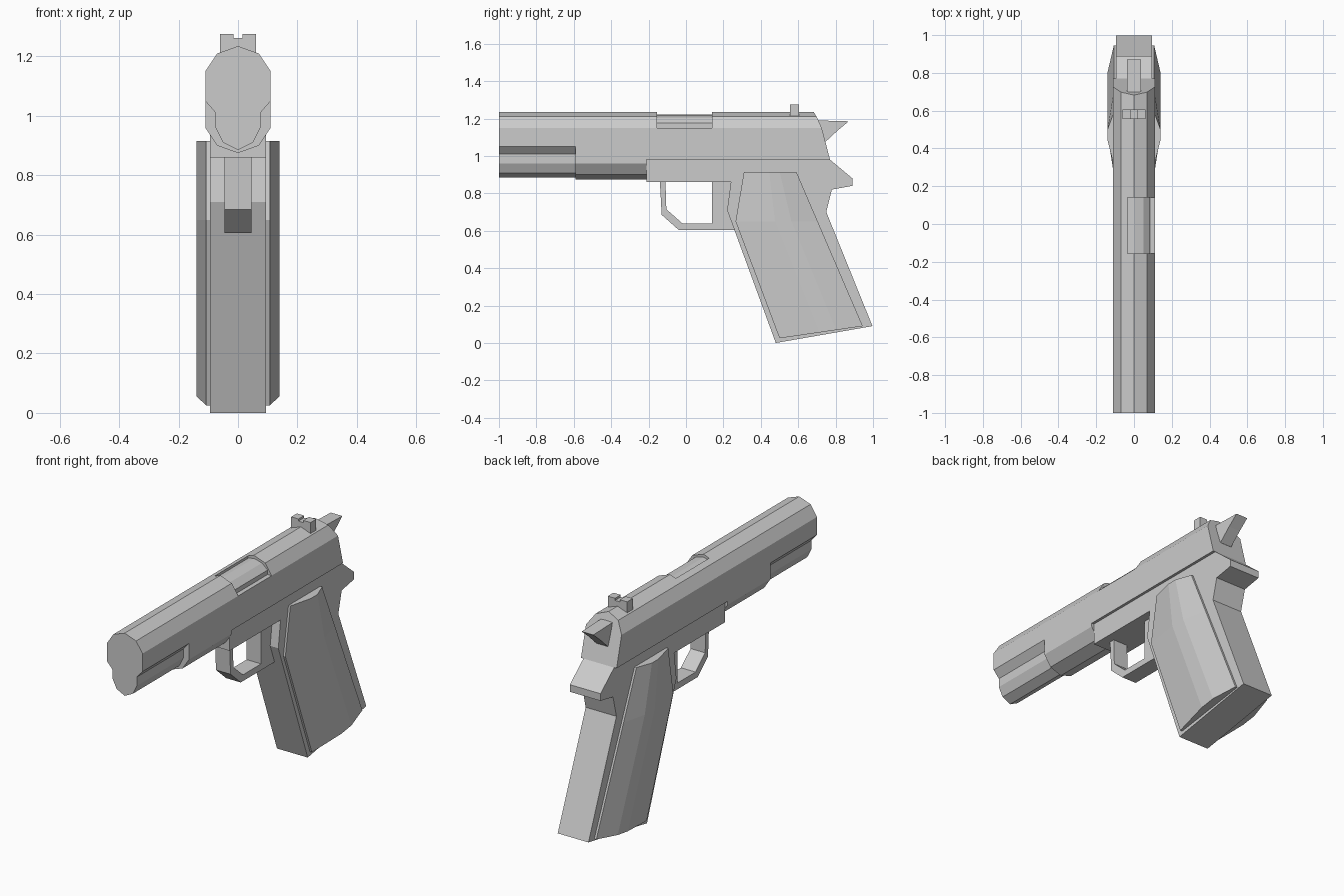
import bpy, bmesh

if "Cube" in bpy.data.objects:
    bpy.data.objects.remove(bpy.data.objects["Cube"])


def finish(bm, name):
    bmesh.ops.remove_doubles(bm, verts=bm.verts, dist=1e-5)
    bmesh.ops.dissolve_degenerate(bm, edges=bm.edges, dist=1e-5)
    bmesh.ops.recalc_face_normals(bm, faces=bm.faces)
    mesh = bpy.data.meshes.new(name)
    bm.to_mesh(mesh)
    bm.free()
    obj = bpy.data.objects.new(name, mesh)
    bpy.context.collection.objects.link(obj)
    return obj


def loft(name, rings):
    """Closed skin through rings of equal point count, capped at both ends."""
    bm = bmesh.new()
    rows = [[bm.verts.new(p) for p in ring] for ring in rings]
    n = len(rows[0])
    for a, b in zip(rows, rows[1:]):
        for i in range(n):
            j = (i + 1) % n
            bm.faces.new((a[i], a[j], b[j], b[i]))
    bm.faces.new(rows[0])
    bm.faces.new(rows[-1])
    return finish(bm, name)


def side_plate(name, profile, half):
    """Side profile (y, z) extruded across x."""
    return loft(name, [[(x, y, z) for y, z in profile] for x in (-half, half)])


def front_prism(name, profile, y0, y1):
    """Front profile (x, z) extruded along y."""
    return loft(name, [[(x, y, z) for x, z in profile] for y in (y0, y1)])


# Slide: one skin through changing cross-sections, slanted at the back
def section(lower, y_of):
    half = [(0, 1.235), (0.07, 1.21), (0.11, 1.15), (0.11, 1.05)] + lower
    full = half + [(-x, z) for x, z in half[-2:0:-1]]
    return [(x, y_of(z), z) for x, z in full]


def slide_back(z):
    if z < 1.18:
        return 0.77 - (z - 0.98) * 0.26
    return 0.718 - (z - 1.18) * 0.65


nose = [(0.075, 1.01), (0.075, 0.96), (0.05, 0.91), (0, 0.885)]
middle = [(0.11, 1.01), (0.11, 0.96), (0.07, 0.90), (0, 0.875)]
rear = [(0.11, 1.01), (0.11, 0.995), (0.11, 0.98), (0, 0.98)]
slide = loft("slide", [
    section(nose, lambda z: -1.0), section(nose, lambda z: -0.59),
    section(middle, lambda z: -0.59), section(middle, lambda z: -0.21),
    section(rear, lambda z: -0.21), section(rear, slide_back)])

# Opening in the slide, with the barrel block showing inside
cutter = front_prism("port_cutter", [(-0.035, 1.15), (0.2, 1.15), (0.2, 1.3), (-0.035, 1.3)],
                     -0.155, 0.14)
cutter.hide_render = True
cutter.hide_viewport = True
cut = slide.modifiers.new("port", 'BOOLEAN')
cut.operation = 'DIFFERENCE'
cut.solver = 'EXACT'
cut.object = cutter
front_prism("barrel_block", [(-0.05, 1.13), (0.085, 1.13), (0.085, 1.175), (0.05, 1.205),
                             (0.0, 1.218), (-0.05, 1.205)], -0.17, 0.155)

# Frame with grip core and tail
side_plate("frame", [(-0.21, 0.985), (0.77, 0.98), (0.89, 0.88), (0.89, 0.84), (0.78, 0.82),
                     (0.75, 0.70), (0.997, 0.09), (0.48, 0.0), (0.22, 0.71), (0.24, 0.86),
                     (-0.21, 0.86)], 0.095)

# Guard loop and the block behind it
side_plate("trigger_guard", [(-0.14, 0.87), (-0.13, 0.685), (-0.04, 0.605), (0.27, 0.605),
                             (0.27, 0.64), (-0.02, 0.64), (-0.105, 0.715), (-0.11, 0.87)], 0.045)
side_plate("trigger", [(0.14, 0.87), (0.14, 0.63), (0.26, 0.63), (0.26, 0.87)], 0.045)

# Hammer
side_plate("hammer", [(0.69, 1.19), (0.87, 1.185), (0.81, 1.135), (0.74, 1.07), (0.69, 1.07)], 0.036)

# Rear sight with notch
front_prism("rear_sight", [(-0.06, 1.2), (0.06, 1.2), (0.06, 1.275), (0.015, 1.275),
                           (0.015, 1.263), (-0.015, 1.263), (-0.015, 1.275), (-0.06, 1.275)],
            0.555, 0.605)

# Bulged grip panels on both sides
front_edge = [(0.31, 0.915), (0.265, 0.65), (0.50, 0.025)]
back_edge = [(0.59, 0.915), (0.704, 0.65), (0.945, 0.09)]
for side, label in ((1, "right"), (-1, "left")):
    rings = []
    for (y0, z0), (y1, z1) in zip(front_edge, back_edge):
        cols = [(0.09, 0), (0.107, 0), (0.14, 0.48), (0.14, 0.68), (0.107, 1), (0.09, 1)]
        rings.append([(side * x, y0 + (y1 - y0) * t, z0 + (z1 - z0) * t) for x, t in cols])
    loft("grip_panel_" + label, rings)
